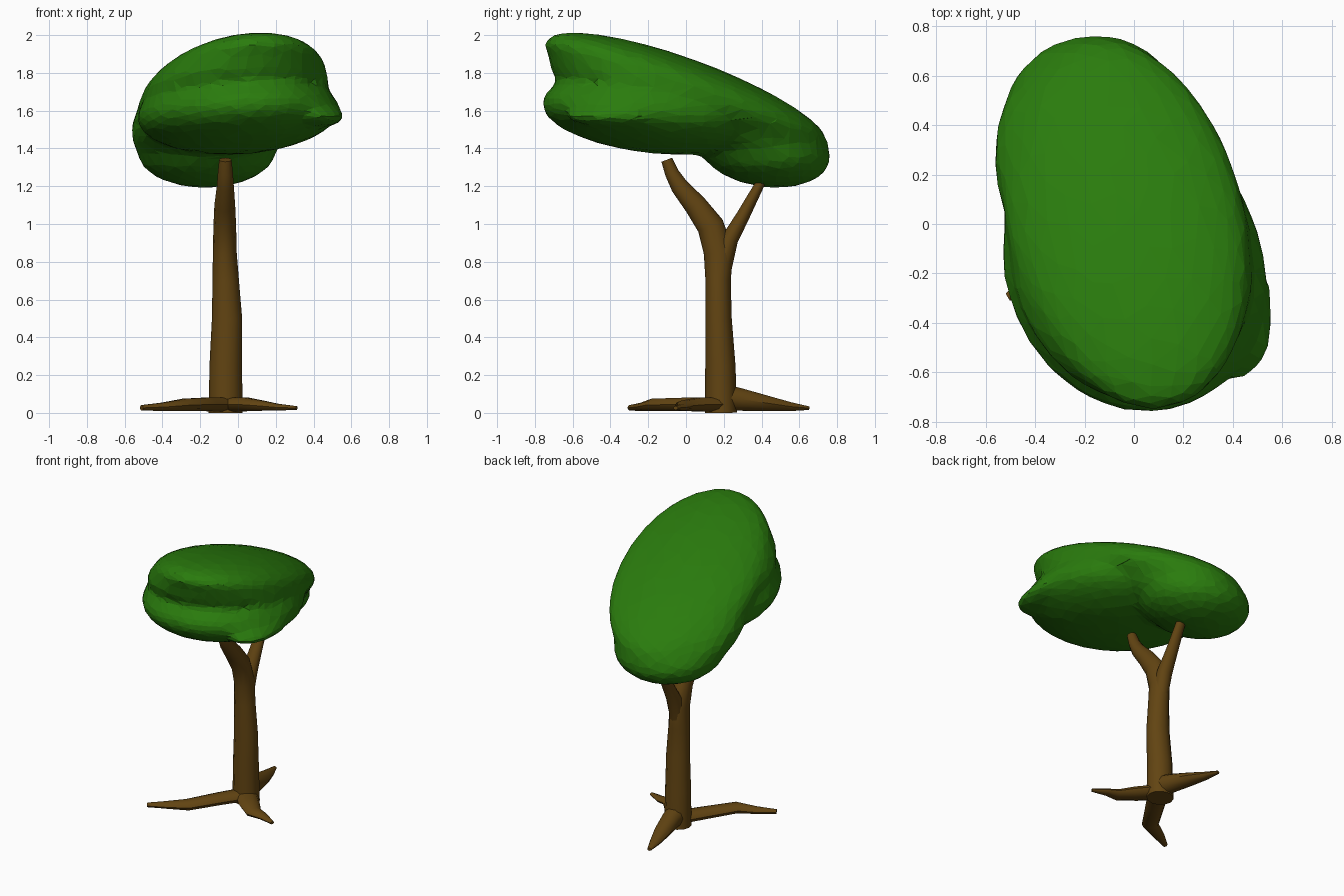
import bpy, bmesh
from math import cos, sin, pi, radians
from mathutils import Vector, Matrix, Euler

if "Cube" in bpy.data.objects:
    bpy.data.objects.remove(bpy.data.objects["Cube"])


def material(name, rgb):
    m = bpy.data.materials.new(name)
    m.diffuse_color = (*rgb, 1)
    m.use_nodes = True
    m.node_tree.nodes["Principled BSDF"].inputs["Base Color"].default_value = m.diffuse_color
    return m


GREEN = material("leaf green", (0.023, 0.20, 0.004))
BROWN = material("bark brown", (0.122, 0.058, 0.006))


def add_object(name, bm, mat):
    bmesh.ops.recalc_face_normals(bm, faces=bm.faces)
    mesh = bpy.data.meshes.new(name)
    bm.to_mesh(mesh)
    bm.free()
    mesh.materials.append(mat)
    ob = bpy.data.objects.new(name, mesh)
    bpy.context.collection.objects.link(ob)
    return ob


def tube(name, points, side, sides=12):
    """Closed tapering tube; points are (x, y, z, radius along side, other radius)."""
    bm = bmesh.new()
    pos = [Vector(p[:3]) for p in points]
    rings = []
    for i, p in enumerate(points):
        t = (pos[min(i + 1, len(pos) - 1)] - pos[max(i - 1, 0)]).normalized()
        n = t.cross(Vector(side)).normalized()
        s = n.cross(t).normalized()
        rings.append([bm.verts.new(pos[i] + s * cos(a) * p[3] + n * sin(a) * p[4])
                      for a in (2 * pi * k / sides for k in range(sides))])
    for a, b in zip(rings, rings[1:]):
        for k in range(sides):
            j = (k + 1) % sides
            bm.faces.new((a[k], a[j], b[j], b[k]))
    bm.faces.new(rings[0])
    bm.faces.new(rings[-1])
    ob = add_object(name, bm, BROWN)
    bpy.ops.object.select_all(action='DESELECT')
    ob.select_set(True)
    bpy.context.view_layer.objects.active = ob
    bpy.ops.object.shade_smooth_by_angle(angle=radians(40))
    return ob


# Trunk continuing into the front branch
tube("trunk", [
    (-0.065, 0.185, 0.0, 0.09, 0.085), (-0.065, 0.182, 0.25, 0.086, 0.08),
    (-0.058, 0.172, 0.5, 0.08, 0.07), (-0.065, 0.17, 0.7, 0.07, 0.067),
    (-0.07, 0.172, 0.85, 0.063, 0.078), (-0.07, 0.13, 0.99, 0.06, 0.072),
    (-0.07, 0.05, 1.10, 0.055, 0.06), (-0.067, -0.035, 1.20, 0.045, 0.047),
    (-0.067, -0.075, 1.27, 0.04, 0.037), (-0.067, -0.102, 1.34, 0.033, 0.03),
], (1, 0, 0))

# Back branch reaching into the canopy
tube("back_branch", [
    (-0.065, 0.185, 0.78, 0.05, 0.06), (-0.065, 0.232, 0.92, 0.052, 0.045),
    (-0.065, 0.30, 1.04, 0.042, 0.036), (-0.065, 0.385, 1.20, 0.034, 0.026),
    (-0.065, 0.41, 1.25, 0.03, 0.024),
], (1, 0, 0))

# Three flattened roots, each with a kink and a pointed tip
roots = {
    "left_root": [(-0.05, 0.19, 0.045, 0.068, 0.04), (-0.16, 0.02, 0.045, 0.062, 0.038),
                  (-0.28, -0.17, 0.042, 0.055, 0.035), (-0.40, -0.23, 0.032, 0.038, 0.023),
                  (-0.51, -0.295, 0.027, 0.017, 0.015)],
    "right_root": [(-0.08, 0.20, 0.045, 0.075, 0.04), (0.04, 0.07, 0.045, 0.068, 0.038),
                   (0.13, -0.01, 0.038, 0.055, 0.028), (0.21, -0.015, 0.03, 0.035, 0.019),
                   (0.31, -0.055, 0.026, 0.013, 0.01)],
    "back_root": [(-0.06, 0.17, 0.085, 0.07, 0.078), (-0.08, 0.29, 0.07, 0.064, 0.062),
                  (-0.11, 0.43, 0.05, 0.055, 0.042), (-0.14, 0.55, 0.033, 0.036, 0.025),
                  (-0.165, 0.65, 0.025, 0.014, 0.01)],
}
for name, pts in roots.items():
    run = Vector(pts[-1][:2]) - Vector(pts[0][:2])
    tube(name, pts, (run.y, -run.x, 0), 10)

# Canopy: tilted upper lens, lower lobes and fillers, fused and faceted
bm = bmesh.new()
for centre, radii, rot in [
    ((-0.03, 0.0, 1.69), (0.485, 0.815, 0.18), (-20, 0, 14)),        # upper lens
    ((0.0, -0.17, 1.585), (0.525, 0.61, 0.21), (-6, 0, 22)),         # front lower lobe
    ((-0.01, -0.16, 1.71), (0.485, 0.59, 0.14), (-14, 0, 16)),       # groove filler
    ((-0.165, 0.42, 1.385), (0.37, 0.35, 0.19), (-8, 0, 10)),        # back lower lobe
    ((-0.135, 0.24, 1.54), (0.43, 0.54, 0.215), (-24, 0, 14)),       # back filler
    ((0.40, -0.34, 1.57), (0.17, 0.30, 0.06), (0, 0, 5)),            # pinched right fold
]:
    mat = (Matrix.Translation(centre) @ Euler([radians(a) for a in rot]).to_matrix().to_4x4()
           @ Matrix.Diagonal((*radii, 1)))
    bmesh.ops.create_icosphere(bm, subdivisions=4, radius=1, matrix=mat)
canopy = add_object("canopy", bm, GREEN)
fuse = canopy.modifiers.new("fuse", 'REMESH')
fuse.mode = 'VOXEL'
fuse.voxel_size = 0.025
soft = canopy.modifiers.new("soften", 'SMOOTH')
soft.factor = 0.5
soft.iterations = 20
facet = canopy.modifiers.new("facet", 'DECIMATE')
facet.ratio = 0.08
